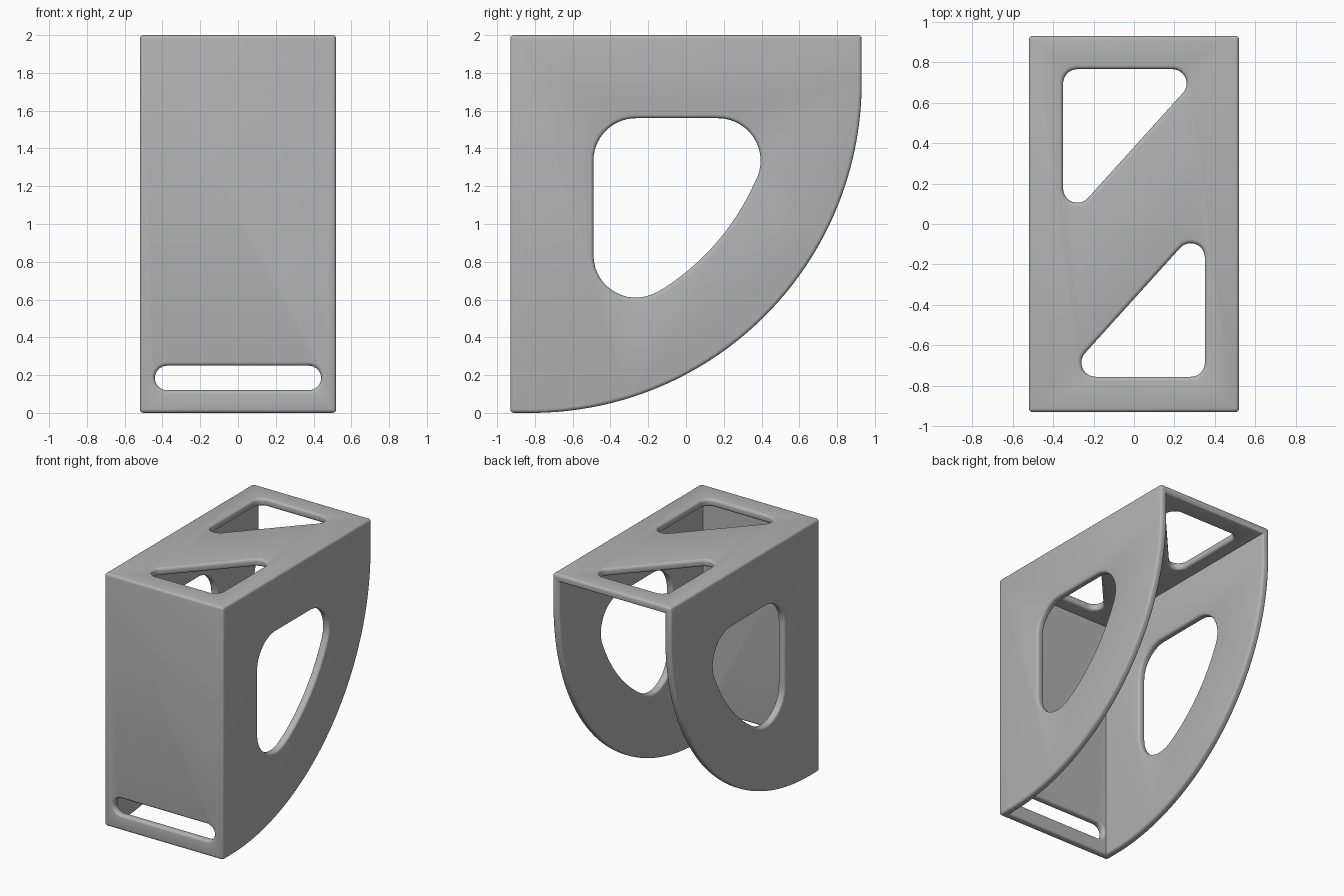
import bpy, bmesh, math

cube = bpy.data.objects.get("Cube")
if cube:
    bpy.data.objects.remove(cube)

HX, HY, TOP = 0.52, 0.93, 2.0
WALL, ROUND = 0.06, 0.02


def arc(cx, cy, r, start, end, steps=14):
    """Points along an arc, angles in degrees."""
    angles = [math.radians(start + (end - start) * i / steps) for i in range(steps + 1)]
    return [(cx + r * math.cos(a), cy + r * math.sin(a)) for a in angles]


def rounded(centres, r):
    """Rounded outline around counter-clockwise corner centres."""
    pts, n = [], len(centres)
    for i, (x, y) in enumerate(centres):
        px, py = centres[i - 1]
        qx, qy = centres[(i + 1) % n]
        a = math.degrees(math.atan2(y - py, x - px)) - 90
        b = math.degrees(math.atan2(qy - y, qx - x)) - 90
        while b < a:
            b += 360
        pts += arc(x, y, r, a, b)
    return pts


def prism(name, outline, axis, lo, hi):
    """Extrude a 2D outline along the given axis."""
    def place(u, v, d):
        return {"x": (d, u, v), "y": (u, d, v), "z": (u, v, d)}[axis]
    bm = bmesh.new()
    a = [bm.verts.new(place(u, v, lo)) for u, v in outline]
    b = [bm.verts.new(place(u, v, hi)) for u, v in outline]
    bm.faces.new(a)
    bm.faces.new(b)
    for i in range(len(a)):
        bm.faces.new((a[i - 1], a[i], b[i], b[i - 1]))
    bmesh.ops.recalc_face_normals(bm, faces=bm.faces)
    mesh = bpy.data.meshes.new(name)
    bm.to_mesh(mesh)
    bm.free()
    obj = bpy.data.objects.new(name, mesh)
    bpy.context.collection.objects.link(obj)
    return obj


# Quarter-round body
CY, CZ, R = -0.82, 1.75, 1.75
body = prism("bracket", [(-HY, TOP), (-HY, 0)] + arc(CY, CZ, R, -90, 0, 64) + [(HY, TOP)],
             "x", -HX, HX)

# Hollow that leaves the front, top and side plates
y0, z1 = -HY + WALL, TOP - WALL
hollow = prism("hollow_cutter", [(y0, -1), (2, -1), (2, z1), (y0, z1)],
               "x", -HX + WALL, HX - WALL)

# Window through both sides, its lower edge concentric with the rim
r = 0.225
window = arc(-0.265, 1.335, r, 90, 180) + arc(-0.265, 0.835, r, 180, 301.2)
window += arc(CY, CZ, 1.297, -58.8, -22.7, 24)[1:-1] + arc(0.17, 1.335, r, -22.7, 90)
side_window = prism("side_window_cutter", window, "x", -1, 1)

# Triangular openings in the top and strap slot in the front
tri = [(-0.28, 0.695), (-0.28, 0.175), (0.19, 0.695)]
back_opening = prism("back_opening_cutter", rounded(tri, 0.07), "z", 1.8, 2.2)
front_opening = prism("front_opening_cutter",
                      rounded([(-x, 0.01 - y) for x, y in tri], 0.07), "z", 1.8, 2.2)
slot = prism("slot_cutter", rounded([(-0.375, 0.185), (0.375, 0.185)], 0.065), "y", -1.1, -0.75)

cutters = [hollow, side_window, back_opening, front_opening, slot]
for c in cutters:
    mod = body.modifiers.new(c.name, "BOOLEAN")
    mod.operation, mod.solver, mod.object = "DIFFERENCE", "EXACT", c

# Bake the cuts, then round the outward edges only
bm = bmesh.new()
bm.from_object(body, bpy.context.evaluated_depsgraph_get())
body.modifiers.clear()
for c in cutters:
    bpy.data.objects.remove(c)
bmesh.ops.remove_doubles(bm, verts=bm.verts, dist=0.0001)
bmesh.ops.dissolve_limit(bm, angle_limit=0.002, verts=bm.verts, edges=bm.edges)
bm.normal_update()
sharp = [e for e in bm.edges if e.is_manifold and e.calc_face_angle_signed() > math.radians(35)]
bmesh.ops.bevel(bm, geom=sharp, offset=ROUND, offset_type="OFFSET", segments=4,
                profile=0.5, affect="EDGES", clamp_overlap=False)
bm.to_mesh(body.data)
bm.free()

# Plain grey
grey = bpy.data.materials.new("plain_grey")
grey.use_nodes = True
colour = (0.45, 0.45, 0.45, 1)
grey.diffuse_color = colour
grey.node_tree.nodes["Principled BSDF"].inputs["Base Color"].default_value = colour
body.data.materials.clear()
body.data.materials.append(grey)

bpy.ops.object.select_all(action="DESELECT")
body.select_set(True)
bpy.context.view_layer.objects.active = body
bpy.ops.object.shade_smooth_by_angle(angle=math.radians(35))
